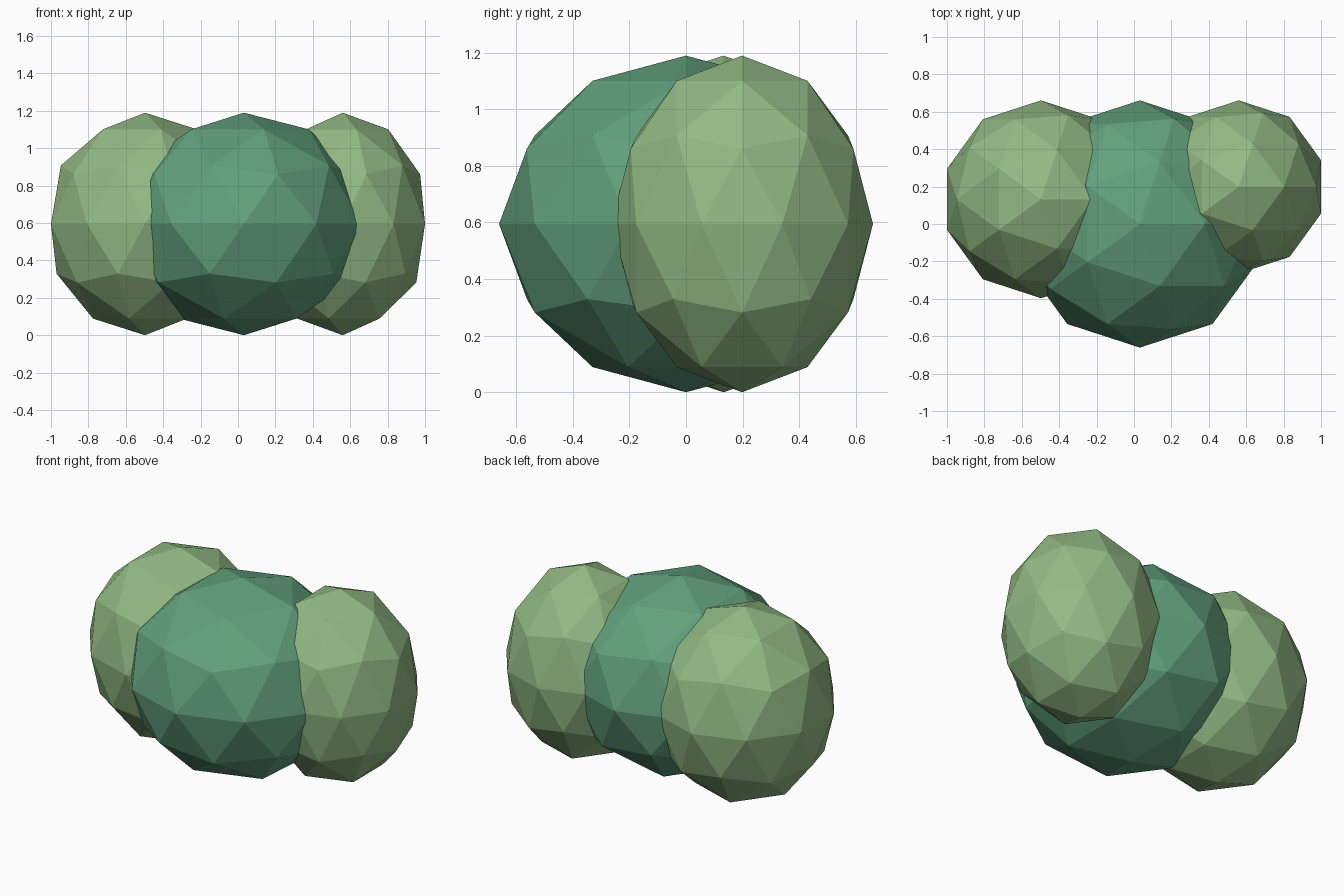
import bpy

if "Cube" in bpy.data.objects:
    bpy.data.objects.remove(bpy.data.objects["Cube"])

S = 0.6608  # radius of the middle clump


def make_material(name, rgb):
    mat = bpy.data.materials.new(name)
    mat.diffuse_color = (*rgb, 1.0)
    mat.use_nodes = True
    mat.node_tree.nodes["Principled BSDF"].inputs["Base Color"].default_value = mat.diffuse_color
    return mat


deep_green = make_material("deep green", (0.120, 0.352, 0.202))
light_green = make_material("light green", (0.287, 0.491, 0.231))


def leaf_clump(name, x, y, size, mat):
    """Low-poly foliage ball; every clump has the same height."""
    bpy.ops.mesh.primitive_ico_sphere_add(subdivisions=2, radius=1)
    ob = bpy.context.object
    ob.name = name
    ob.location = (x, y, 0.9 * S)
    ob.scale = (size * S, size * S, 0.9 * S)
    bpy.ops.object.transform_apply(location=False, rotation=False, scale=True)
    ob.data.materials.append(mat)
    bpy.ops.object.shade_flat()
    return ob


# Three overlapping clumps of the bush, flush at the back
MID_X = 0.0314
leaf_clump("middle_clump", MID_X, 0.0, 1.0, deep_green)
leaf_clump("left_clump", MID_X - 0.8 * S, 0.2 * S, 0.8, light_green)
leaf_clump("right_clump", MID_X + 0.8 * S, 0.3 * S, 0.7, light_green)
